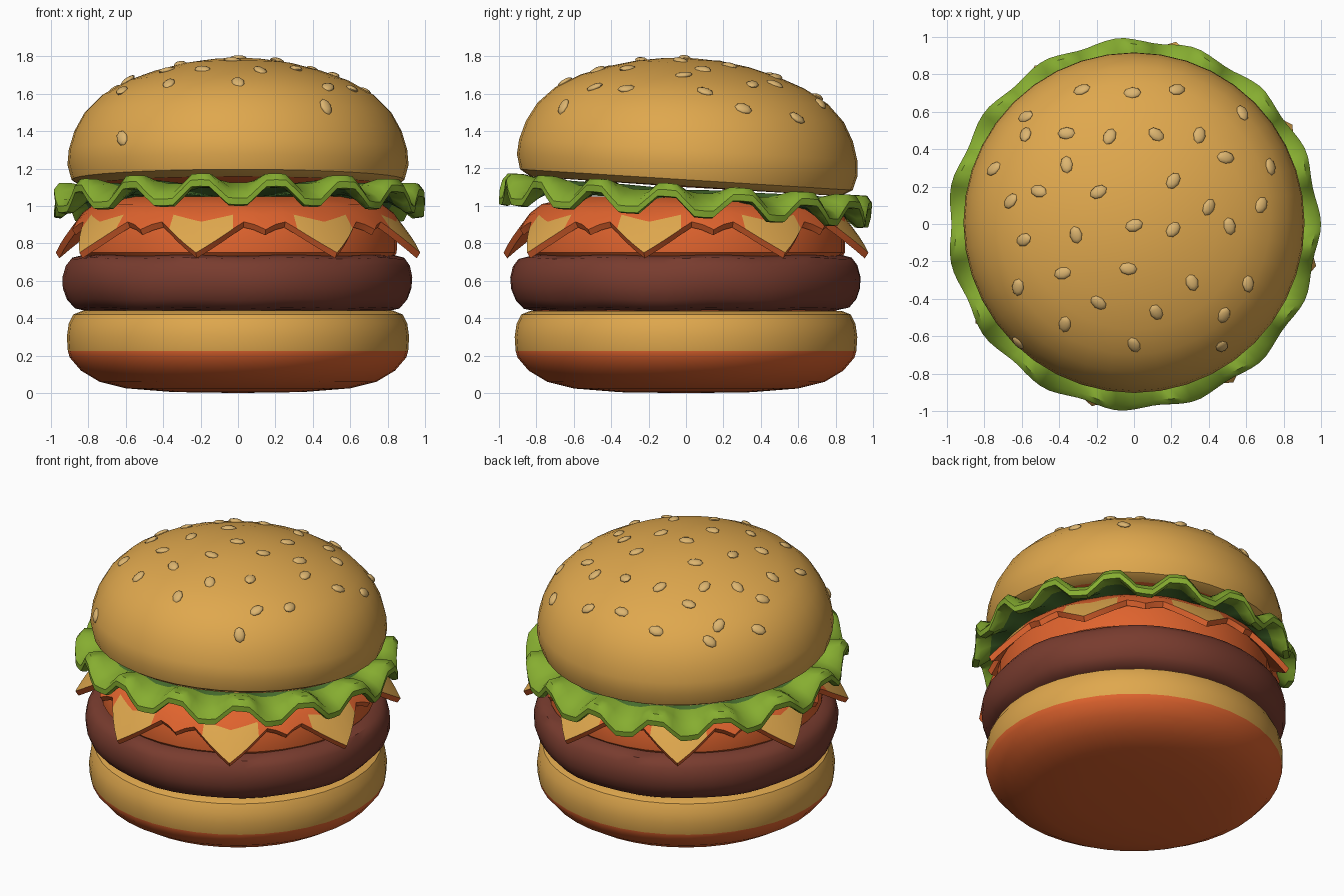
import bpy, bmesh, math, random
from mathutils import Matrix, Vector

if "Cube" in bpy.data.objects:
    bpy.data.objects.remove(bpy.data.objects["Cube"])

random.seed(4)


def material(name, rgb):
    m = bpy.data.materials.new(name)
    m.diffuse_color = (*rgb, 1)
    m.use_nodes = True
    m.node_tree.nodes["Principled BSDF"].inputs["Base Color"].default_value = m.diffuse_color
    return m


TAN = material("bun tan", (0.74, 0.39, 0.075))
ORANGE = material("warm orange", (0.74, 0.125, 0.027))
BROWN = material("patty brown", (0.19, 0.045, 0.028))
GREEN = material("lettuce green", (0.24, 0.42, 0.03))
DARK = material("lettuce shade green", (0.07, 0.17, 0.03))
SEED = material("seed cream", (0.72, 0.46, 0.16))


def tilt(pivot_z, deg=-3.6):
    p = Matrix.Translation((0, 0, pivot_z))
    return p @ Matrix.Rotation(math.radians(deg), 4, 'X') @ p.inverted()


def finish(name, bm, mats, sharp=40):
    bmesh.ops.recalc_face_normals(bm, faces=bm.faces)
    for f in bm.faces:
        f.smooth = True
    for e in bm.edges:
        if e.is_manifold and e.calc_face_angle(0) > math.radians(sharp):
            e.smooth = False
    me = bpy.data.meshes.new(name)
    bm.to_mesh(me)
    bm.free()
    for m in mats:
        me.materials.append(m)
    ob = bpy.data.objects.new(name, me)
    bpy.context.collection.objects.link(ob)
    return ob


def lathe(name, profile, mats, n=40, start=0.0, warp=None, pick=None, matrix=None, sharp=40):
    """Revolve (r, z) points; warp(r, z, angle, i) bends them, pick(i, angle) colours bands."""
    bm = bmesh.new()
    rings = []
    for i, (r, z) in enumerate(profile):
        if r == 0:
            rings.append([bm.verts.new((0, 0, z))] * n)
            continue
        ring = []
        for k in range(n):
            a = start + 2 * math.pi * k / n
            rr, zz = warp(r, z, a, i) if warp else (r, z)
            ring.append(bm.verts.new((rr * math.cos(a), rr * math.sin(a), zz)))
        rings.append(ring)
    for i in range(len(rings) - 1):
        for k in range(n):
            j = (k + 1) % n
            quad = [rings[i][k], rings[i][j], rings[i + 1][j], rings[i + 1][k]]
            f = bm.faces.new(list(dict.fromkeys(quad)))
            if pick:
                f.material_index = pick(i, start + 2 * math.pi * (k + 0.5) / n)
    if matrix:
        bmesh.ops.transform(bm, matrix=matrix, verts=bm.verts)
    return finish(name, bm, mats, sharp)


# Bottom bun: orange base and cut face, tan upper side
lathe("bottom_bun",
      [(0, 0), (0.35, 0.005), (0.6, 0.025), (0.74, 0.06), (0.84, 0.12), (0.9, 0.19),
       (0.91, 0.225), (0.915, 0.3), (0.905, 0.37), (0.88, 0.42), (0.83, 0.44), (0, 0.445)],
      [ORANGE, TAN], pick=lambda i, a: 1 if 6 <= i <= 9 else 0)

# Patty with a slightly uneven edge
lathe("patty",
      [(0, 0.435), (0.8, 0.44), (0.87, 0.455), (0.91, 0.5), (0.932, 0.56), (0.935, 0.62),
       (0.92, 0.68), (0.89, 0.72), (0.83, 0.735), (0, 0.735)],
      [BROWN], n=48,
      warp=lambda r, z, a, i: (r + 0.005 * math.sin(7 * a + z * 9), z + 0.004 * math.sin(9 * a)))

# Tomato slice
lathe("tomato_slice",
      [(0, 0.73), (0.82, 0.73), (0.84, 0.75), (0.84, 0.88), (0.82, 0.92), (0, 0.94)],
      [ORANGE])

# Cheese: sheet with eight hanging pointed corners and small folds between
TIP = math.radians(257)


def hang(a):
    d = abs((math.degrees(a - TIP) + 22.5) % 45 - 22.5) / 22.5
    return max(0, 1 - d / 0.65) + 0.25 * max(0, 1 - (1 - d) / 0.25)


def drape(r, z, a, i):
    s = {3: 0.3, 4: 1.0, 5: 1.0, 6: 0.3}.get(i, 0)
    return r + 0.135 * s * hang(a), z - 0.165 * s * hang(a)


lathe("cheese_slice",
      [(0, 1.05), (0.6, 1.05), (0.77, 1.01), (0.83, 0.965), (0.865, 0.915),
       (0.845, 0.885), (0.8, 0.93), (0.7, 0.94), (0, 0.94)],
      [ORANGE, TAN], n=96, start=TIP, warp=drape,
      pick=lambda i, a: 1 if i == 3 and hang(a) > 0.22 else 0, sharp=35)


# Lettuce: ruffled, tilted leaf with a darker middle
def ruffle(r, z, a, i):
    w = min(1, max(0, (r - 0.78) / 0.17))
    c = -math.cos(15 * (a + math.pi / 2))
    c = max(-1, min(1, 1.35 * c))
    return r + w * (0.012 * math.cos(15 * a) - 0.004), z + 0.05 * w * c


lathe("lettuce",
      [(0, 1.085), (0.82, 1.085), (0.9, 1.08), (0.965, 1.065), (0.992, 1.03), (0.99, 0.995),
       (0.955, 0.99), (0.89, 1.02), (0.82, 1.035), (0, 1.035)],
      [GREEN, DARK], n=120, start=-math.pi / 2, warp=ruffle,
      pick=lambda i, a: 1 if i in (0, 7, 8) else 0, matrix=tilt(1.06))

# Top bun: tilted dome
DOME = [(0.89, 1.14), (0.912, 1.22), (0.905, 1.3), (0.875, 1.4), (0.82, 1.5), (0.73, 1.59),
        (0.6, 1.665), (0.45, 1.72), (0.3, 1.76), (0.15, 1.783), (0, 1.79)]
lathe("top_bun", [(0, 1.1), (0.83, 1.105)] + DOME, [ORANGE, TAN],
      pick=lambda i, a: 0 if i == 0 else 1, matrix=tilt(1.11))

# Sesame seeds scattered over the dome
SPOTS = [(-.28, .72), (-.01, .7), (.23, .72), (.58, .6), (-.58, .58), (-.58, .48), (-.36, .48),
         (-.13, .46), (.12, .47), (.35, .47), (.49, .35), (-.75, .3), (-.36, .31), (.73, .31),
         (.21, .22), (-.51, .17), (-.66, .12), (-.19, .16), (.4, .08), (.68, .1), (0, -.02),
         (.21, -.04), (.51, -.02), (-.31, -.07), (-.59, -.09), (-.03, -.25), (-.38, -.27),
         (.31, -.32), (.61, -.32), (-.62, -.34), (-.19, -.43), (.12, -.48), (.48, -.49),
         (-.37, -.54), (-.62, -.62), (0, -.65), (.47, -.65)]


def dome_at(r):
    for (r0, z0), (r1, z1) in zip(DOME[2:], DOME[3:]):
        if r1 <= r <= r0:
            t = (r - r0) / (r1 - r0)
            return z0 + t * (z1 - z0), (z1 - z0) / (r1 - r0)
    return 1.3, -3


bm = bmesh.new()
for x, y in SPOTS:
    y -= 0.03
    r = max(0.001, math.hypot(x, y))
    z, slope = dome_at(r)
    normal = Vector((-slope * x / r, -slope * y / r, 1))
    normal += Vector((random.uniform(-.2, .2), random.uniform(-.2, .2), 0))
    m = (tilt(1.11) @ Matrix.Translation((x, y, z))
         @ normal.to_track_quat('Z', 'Y').to_matrix().to_4x4()
         @ Matrix.Rotation(random.uniform(0, math.pi), 4, 'Z')
         @ Matrix.Diagonal((0.034, 0.048, 0.016, 1)))
    bmesh.ops.create_uvsphere(bm, u_segments=8, v_segments=6, radius=1, matrix=m)
finish("sesame_seeds", bm, [SEED], 60)
